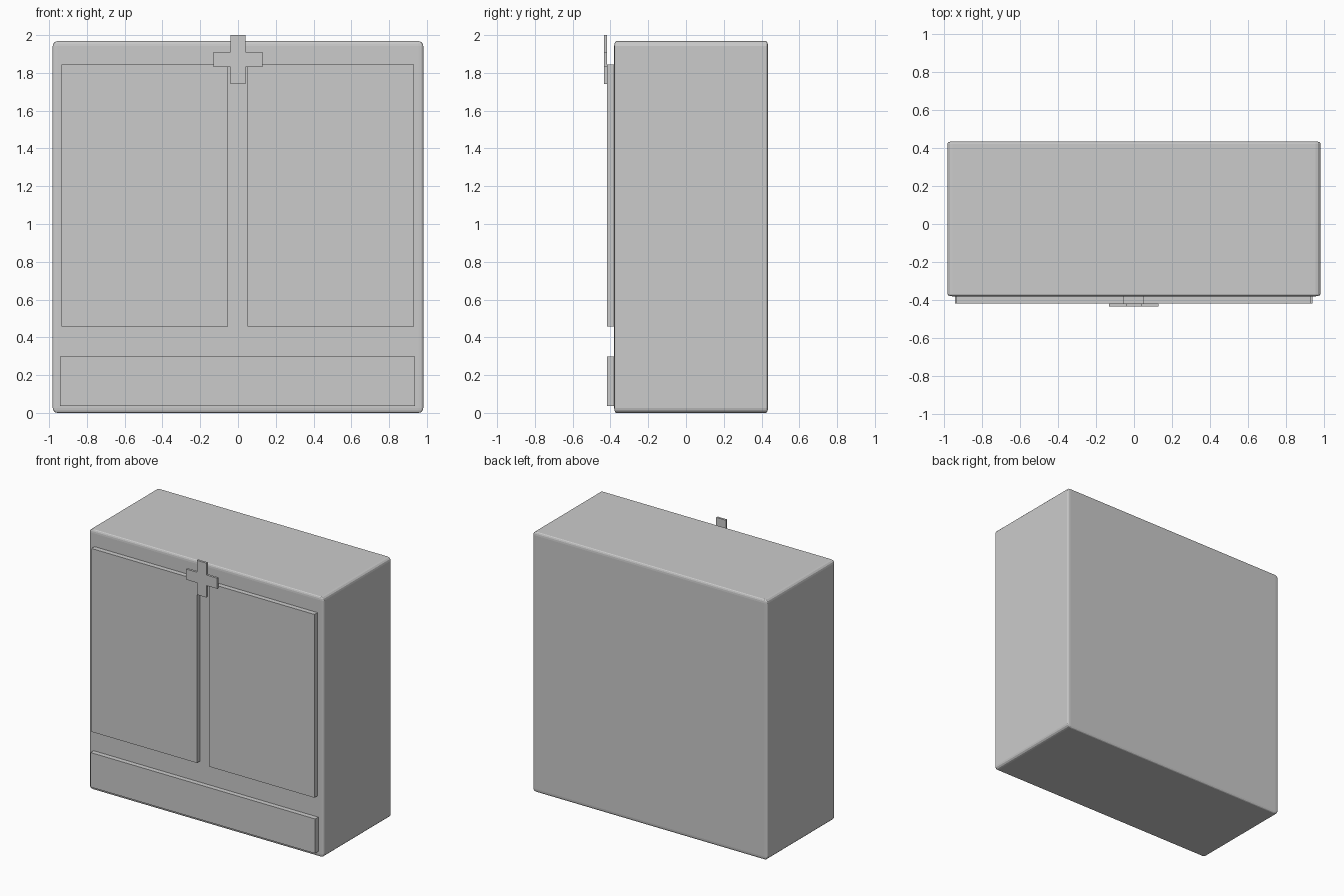
import bpy, bmesh

if "Cube" in bpy.data.objects:
    bpy.data.objects.remove(bpy.data.objects["Cube"])


def box(name, x, y, z):
    """Box from its (min, max) ranges, kept as a scaled unit cube."""
    loc = [(a + b) / 2 for a, b in (x, y, z)]
    bpy.ops.mesh.primitive_cube_add(size=1, location=loc)
    ob = bpy.context.object
    ob.name = name
    ob.scale = [b - a for a, b in (x, y, z)]
    return ob


# Cabinet body, softened edges stretched with the cube
body = box("cabinet_body", (-0.981, 0.981), (-0.38, 0.434), (0, 1.968))
bevel = body.modifiers.new("soft_edges", 'BEVEL')
bevel.width = 0.013
bevel.segments = 3

# Two doors and the lower drawer front
FRONT = (-0.417, -0.378)
box("left_door", (-0.935, -0.052), FRONT, (0.457, 1.844))
box("right_door", (0.049, 0.931), FRONT, (0.457, 1.844))
box("drawer_front", (-0.942, 0.938), FRONT, (0.037, 0.298))

# Cross-shaped plate at the top of the doors: profile extruded in depth
a, r, cx, cz = 0.04, 0.13, -0.001, 1.87
quarter = [(r, -a), (r, a), (a, a)]
profile = []
for _ in range(4):
    profile += quarter
    quarter = [(-v, u) for u, v in quarter]

bm = bmesh.new()
face = bm.faces.new([bm.verts.new((cx + u, -0.434, cz + v)) for u, v in profile])
ext = bmesh.ops.extrude_face_region(bm, geom=[face])
new_verts = [g for g in ext["geom"] if isinstance(g, bmesh.types.BMVert)]
bmesh.ops.translate(bm, verts=new_verts, vec=(0, 0.017, 0))
bmesh.ops.recalc_face_normals(bm, faces=bm.faces)
mesh = bpy.data.meshes.new("cross_plate")
bm.to_mesh(mesh)
bm.free()
bpy.context.collection.objects.link(bpy.data.objects.new("cross_plate", mesh))
